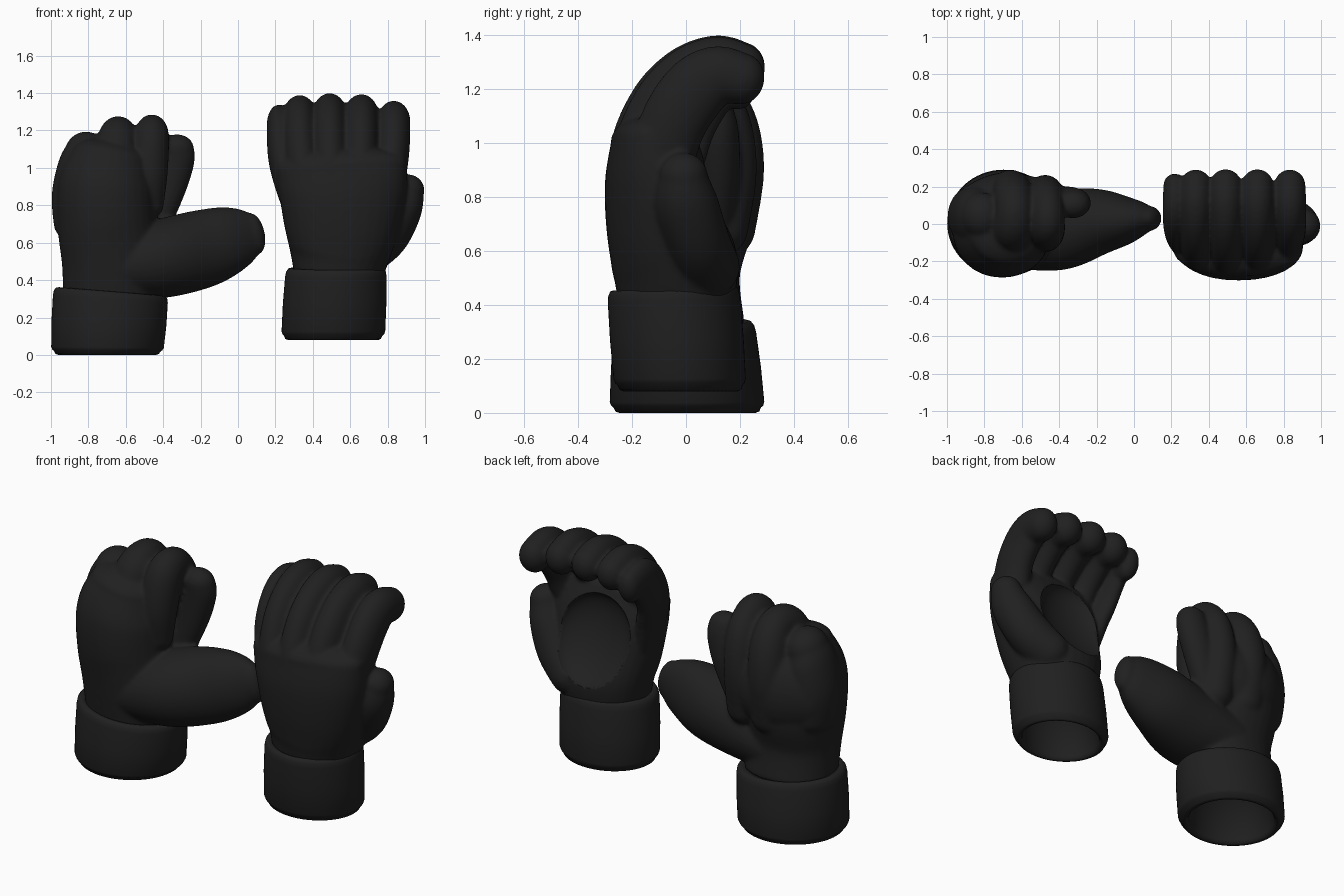
import bpy, bmesh, math
from mathutils import Vector

if "Cube" in bpy.data.objects:
    bpy.data.objects.remove(bpy.data.objects["Cube"])

black = bpy.data.materials.new("black_leather")
black.diffuse_color = (0.0145, 0.0145, 0.0145, 1)
black.use_nodes = True
black.node_tree.nodes["Principled BSDF"].inputs["Base Color"].default_value = black.diffuse_color


def tube(bm, pts, ref, cap0=None, cap1=None, power=2.0, n=32):
    """Loft rounded sections (x, y, z, half width along ref, half depth)."""
    P = [pts[0]] + list(pts) + [pts[-1]]
    st = []
    for i in range(1, len(P) - 2):
        for k in range(6):
            t = k / 6
            st.append([0.5 * (2 * b + (c - a) * t + (2 * a - 5 * b + 4 * c - d) * t * t
                              + (3 * b - a - 3 * c + d) * t ** 3)
                       for a, b, c, d in zip(P[i - 1], P[i], P[i + 1], P[i + 2])])
    st.append(list(pts[-1]))
    pos = [Vector(s[:3]) for s in st]
    tan = [(pos[min(i + 1, len(st) - 1)] - pos[max(i - 1, 0)]).normalized() for i in range(len(st))]
    secs = [(p, t, s[3], s[4]) for p, t, s in zip(pos, tan, st)]

    def dome(sec, length, sign):
        p, t, a, b = sec
        length = min(a, b) if length is None else length
        out = []
        for k in range(1, 7):
            g = k / 6 * math.pi / 2
            c = max(math.cos(g), 0.03)
            out.append((p + t * sign * length * math.sin(g), t, a * c, b * c))
        return out

    secs = dome(secs[0], cap0, -1)[::-1] + secs + dome(secs[-1], cap1, 1)
    rings = []
    for p, t, a, b in secs:
        u = (Vector(ref) - t * t.dot(Vector(ref))).normalized()
        v = t.cross(u)
        ring = []
        for j in range(n):
            c, s = math.cos(2 * math.pi * j / n), math.sin(2 * math.pi * j / n)
            c = math.copysign(abs(c) ** (2 / power), c)
            s = math.copysign(abs(s) ** (2 / power), s)
            ring.append(bm.verts.new(p + u * a * c + v * b * s))
        rings.append(ring)
    skin(bm, rings)


def skin(bm, rings):
    n = len(rings[0])
    for r, q in zip(rings, rings[1:]):
        for j in range(n):
            bm.faces.new((r[j], r[(j + 1) % n], q[(j + 1) % n], q[j]))
    bm.faces.new(rings[0][::-1])
    bm.faces.new(rings[-1])


def finish(name, bm):
    bmesh.ops.recalc_face_normals(bm, faces=bm.faces[:])
    for f in bm.faces:
        f.smooth = True
    me = bpy.data.meshes.new(name)
    bm.to_mesh(me)
    bm.free()
    me.materials.append(black)
    ob = bpy.data.objects.new(name, me)
    bpy.context.collection.objects.link(ob)
    return ob


def fuse(ob, rounds):
    m = ob.modifiers.new("fuse", 'REMESH')
    m.mode = 'VOXEL'
    m.voxel_size = 0.011
    m.use_smooth_shade = True
    s = ob.modifiers.new("soften", 'SMOOTH')
    s.factor = 0.5
    s.iterations = rounds


def cuff(name, base, top, rbase, rtop, slope):
    """Hollow padded cuff: inner wall, bottom lip, outer wall, rounded top."""
    prof = [(0.80, 0.02), (0.80, 0.76), (0.06, 0.80), (0.015, 0.83), (0, 0.87), (0.015, 0.92),
            (0.06, 0.95), (0.08, 0.98), (0.12, 1.0), (0.5, 1.01), (0.88, 1.0), (0.95, 0.985),
            (0.99, 0.95), (1.0, 0.9), (0.97, 0.8), (0.9, 0.7)]
    bm = bmesh.new()
    n, rings = 64, []
    for t, s in prof:
        c = Vector(base).lerp(Vector(top), t)
        rx = (rbase[0] + (rtop[0] - rbase[0]) * t) * s
        ry = (rbase[1] + (rtop[1] - rbase[1]) * t) * s
        ring = []
        for j in range(n):
            x, y = rx * math.cos(2 * math.pi * j / n), ry * math.sin(2 * math.pi * j / n)
            ring.append(bm.verts.new(c + Vector((x, y, t * (slope[0] * x + slope[1] * y)))))
        rings.append(ring)
    skin(bm, rings)
    finish(name, bm)


X, Y, Z = (1, 0, 0), (0, 1, 0), (0, 0, 1)

# Right glove: hand body
bm = bmesh.new()
tube(bm, [(0.53, -0.04, 0.42, 0.235, 0.215), (0.545, -0.04, 0.55, 0.272, 0.235),
          (0.555, -0.075, 0.70, 0.312, 0.222), (0.56, -0.105, 0.88, 0.343, 0.198),
          (0.553, -0.125, 1.02, 0.348, 0.155)], X, 0.01, 0.09, 2.2)
# Right glove: curled fingers (centre x, half width, top drop, root set back)
for x, a, dz, back in [(0.218, 0.064, -0.06, 0.12), (0.33, 0.088, -0.01, 0.03), (0.49, 0.09, 0, 0),
                       (0.66, 0.09, -0.005, 0.015), (0.833, 0.088, -0.04, 0.08)]:
    r = 0.55 + (x - 0.55) * 0.78
    m = x * 0.55 + r * 0.45
    tube(bm, [(r, -0.13 + back * 0.8, 0.76, a * 0.7, 0.07), (m, -0.165 + back, 0.94, a, 0.118),
              (x * 0.8 + m * 0.2, -0.10 + back * 0.7, 1.12 + dz, a, 0.123),
              (x, 0.005 + back * 0.35, 1.235 + dz, a, 0.123),
              (x, 0.115, 1.289 + dz, a, 0.111), (x, 0.207, 1.278 + dz, a * 0.95, 0.096)], X)
# Right glove: thumb
tube(bm, [(0.68, 0.07, 0.54, 0.13, 0.12), (0.79, 0.04, 0.64, 0.12, 0.125),
          (0.875, 0.0, 0.78, 0.117, 0.11), (0.912, -0.01, 0.88, 0.09, 0.085)], Y)
hand = finish("right_glove_hand", bm)
fuse(hand, 6)

# Palm hollow cutter
bm = bmesh.new()
bmesh.ops.create_uvsphere(bm, u_segments=48, v_segments=32, radius=1)
cutter = finish("palm_hollow_cutter", bm)
cutter.location = (0.52, 0.13, 0.79)
cutter.scale = (0.235, 0.115, 0.26)
cutter.rotation_euler = (0.36, 0, 0)
cutter.hide_render = True
cutter.hide_viewport = True
b = hand.modifiers.new("palm_hollow", 'BOOLEAN')
b.operation = 'DIFFERENCE'
b.solver = 'EXACT'
b.object = cutter

# Left glove: hand body
bm = bmesh.new()
tube(bm, [(-0.68, 0.0, 0.30, 0.255, 0.22), (-0.68, -0.025, 0.5, 0.262, 0.225),
          (-0.70, -0.02, 0.7, 0.265, 0.262), (-0.705, -0.025, 0.9, 0.26, 0.255),
          (-0.68, -0.02, 1.05, 0.215, 0.20)], X, 0.01, 0.1, 2.1)
# Left glove: mass behind the folded fingers
tube(bm, [(-0.86, 0.04, 0.82, 0.22, 0.16), (-0.7, 0.095, 0.83, 0.26, 0.18),
          (-0.52, 0.08, 0.85, 0.24, 0.165)], Z, 0.1, 0.08)
# Left glove: little finger folded into a rounded column
tube(bm, [(-0.86, 0.035, 0.70, 0.125, 0.15), (-0.868, 0.04, 0.85, 0.128, 0.16),
          (-0.84, 0.04, 1.0, 0.125, 0.155), (-0.815, 0.045, 1.08, 0.112, 0.125)], X, 0.09, 0.115)
# Left glove: two middle fingers folded into a fist
for x, lean, a, top, dy, back in [(-0.66, 0.02, 0.11, 1.275, 0.012, 0.03),
                                  (-0.475, 0.015, 0.098, 1.285, -0.015, 0.05)]:
    tube(bm, [(x, -0.1 + back, 0.8, a * 0.8, 0.07), (x, -0.1 + back, 0.96, a, 0.1),
              (x + lean * 0.6, -0.04 + back / 2, top - 0.15, a, 0.11),
              (x + lean, 0.06 + dy, top - 0.11, a * 0.9, 0.11),
              (x + lean * 0.6, 0.14 + dy, top - 0.2, a * 0.95, 0.11),
              (x, 0.168 + dy, 0.90, a, 0.11), (x, 0.145 + dy, 0.68, a, 0.1)], X)
# Left glove: index finger standing off the side
tube(bm, [(-0.44, 0.11, 0.70, 0.08, 0.07), (-0.37, 0.12, 0.9, 0.095, 0.08),
          (-0.33, 0.115, 1.04, 0.098, 0.08), (-0.325, 0.105, 1.105, 0.09, 0.075)], X)
# Left glove: outstretched thumb
tube(bm, [(-0.62, -0.02, 0.47, 0.22, 0.18), (-0.4, -0.025, 0.515, 0.222, 0.21),
          (-0.2, 0.01, 0.565, 0.182, 0.21), (-0.06, 0.02, 0.61, 0.138, 0.187),
          (0.03, 0.028, 0.635, 0.098, 0.153), (0.085, 0.03, 0.648, 0.066, 0.115)], Y, 0.2, 0.058)
fuse(finish("left_glove_hand", bm), 10)

# Cuffs
cuff("right_glove_cuff", (0.508, -0.02, 0.08), (0.525, -0.048, 0.465),
     (0.278, 0.245), (0.27, 0.245), (0, 0.05))
cuff("left_glove_cuff", (-0.70, 0.005, 0.0), (-0.68, -0.005, 0.34),
     (0.30, 0.29), (0.308, 0.26), (-0.08, 0))
